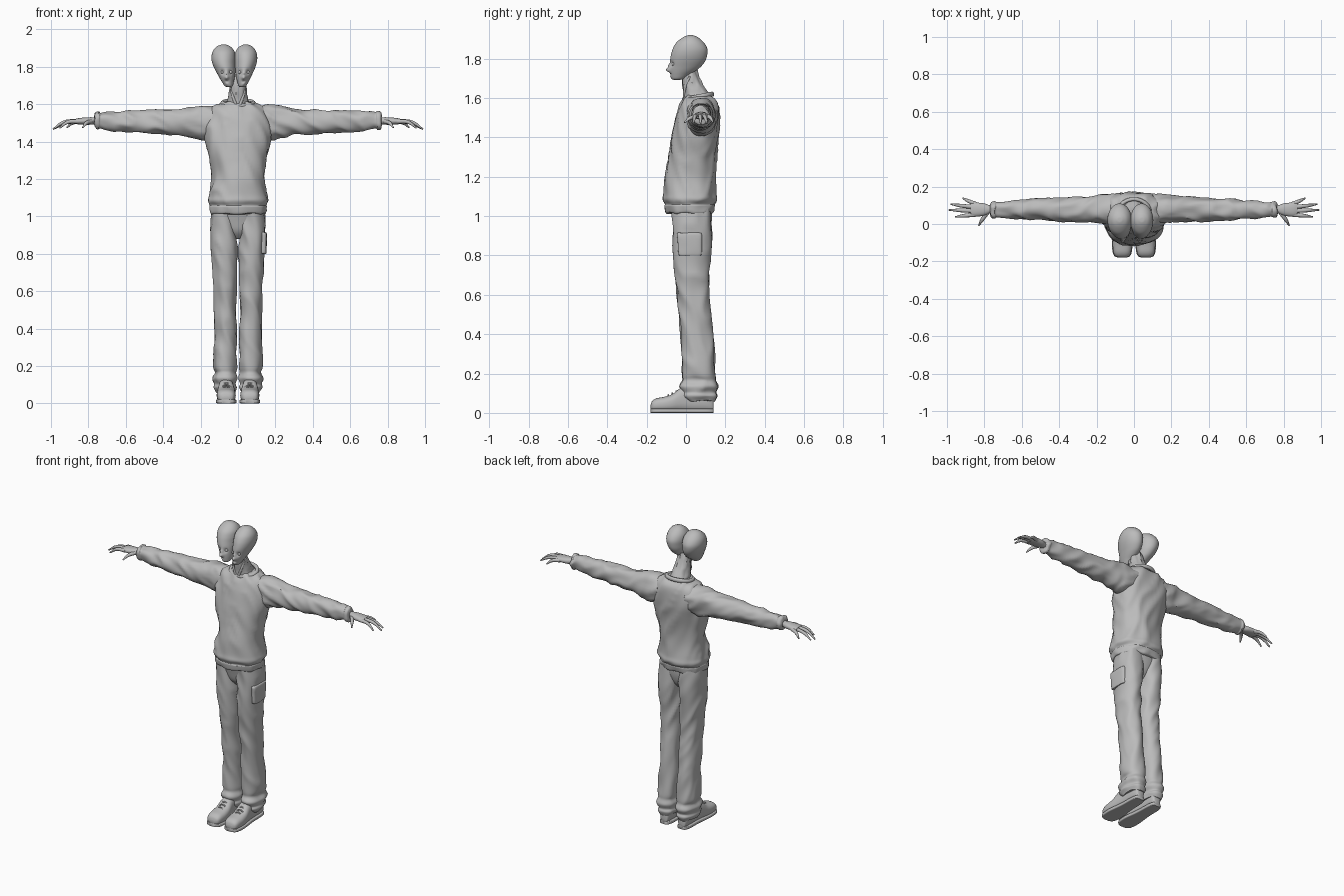
import bpy
import bmesh
import math
from mathutils import Vector, noise

cube = bpy.data.objects.get("Cube")
if cube:
    bpy.data.objects.remove(cube, do_unlink=True)

GREY = (0.5, 0.5, 0.5, 1.0)
clay = bpy.data.materials.new("plain grey")
clay.use_nodes = True
clay.diffuse_color = GREY
clay.node_tree.nodes["Principled BSDF"].inputs["Base Color"].default_value = GREY


def finish(obj, name, angle=50):
    obj.name = name
    obj.data.materials.clear()
    obj.data.materials.append(clay)
    bpy.ops.object.select_all(action="DESELECT")
    obj.select_set(True)
    bpy.context.view_layer.objects.active = obj
    bpy.ops.object.shade_smooth_by_angle(angle=math.radians(angle))
    return obj


def smooth_rows(rows, steps):
    """Catmull-Rom interpolation between measured cross-sections."""
    result = []
    last = len(rows) - 1
    for i in range(last):
        p, q, r, s = (rows[min(max(i + k, 0), last)] for k in (-1, 0, 1, 2))
        for step in range(steps):
            t = step / steps
            result.append([
                b + t * (c - a) / 2 + t * t * (a - 2.5 * b + 2 * c - d / 2)
                + t ** 3 * (1.5 * (b - c) + (d - a) / 2)
                for a, b, c, d in zip(p, q, r, s)])
    return result + [list(rows[-1])]


def loft(name, rows, axis="Z", side=1, sides=32, steps=4, power=2.2,
         fold=0.0, grain=(9, 9, 9), sculpt=()):
    """Rows hold: station, low and high extent of each cross direction."""
    bm = bmesh.new()
    rings = []
    for t, a0, a1, b0, b1 in smooth_rows(rows, steps):
        ring = []
        for i in range(sides):
            turn = math.tau * i / sides
            c, s = math.cos(turn), math.sin(turn)
            a = (a0 + a1) / 2 + (a1 - a0) / 2 * math.copysign(abs(c) ** (2 / power), c)
            b = (b0 + b1) / 2 + (b1 - b0) / 2 * math.copysign(abs(s) ** (2 / power), s)
            co = {"Z": (a, b, t), "X": (t, a, b), "Y": (a, t, b)}[axis]
            ring.append(bm.verts.new((co[0] * side, co[1], co[2])))
        rings.append(ring)
    for low, high in zip(rings, rings[1:]):
        for i in range(sides):
            j = (i + 1) % sides
            bm.faces.new((low[i], low[j], high[j], high[i]))
    bm.faces.new(rings[0])
    bm.faces.new(rings[-1])
    bmesh.ops.recalc_face_normals(bm, faces=bm.faces)
    bm.normal_update()
    moves = []
    for v in bm.verts:
        # Cloth folds run along slanted, stretched noise
        x, y, z = v.co
        sample = Vector((x * grain[0] + z * 4, y * grain[1] + z * 3, z * grain[2] + x * 4))
        ridge = 0.5 - 2 * abs(noise.noise(sample))
        move = v.normal * fold * ridge
        # Pushes and pulls for facial features
        for point, radius, depth in sculpt:
            near = (v.co - Vector(point)).length / radius
            move += Vector((0, depth * math.exp(-near * near), 0))
        moves.append(move)
    for v, move in zip(bm.verts, moves):
        v.co += move
    mesh = bpy.data.meshes.new(name)
    bm.to_mesh(mesh)
    bm.free()
    obj = bpy.data.objects.new(name, mesh)
    bpy.context.collection.objects.link(obj)
    return finish(obj, name)


def tube(name, points, radii, side=1):
    """Tapered round tube through a few points."""
    curve = bpy.data.curves.new(name, "CURVE")
    curve.dimensions = "3D"
    curve.bevel_depth = 1.0
    curve.bevel_resolution = 3
    curve.resolution_u = 5
    curve.use_fill_caps = True
    spline = curve.splines.new("BEZIER")
    spline.bezier_points.add(len(points) - 1)
    for knot, (x, y, z), radius in zip(spline.bezier_points, points, radii):
        knot.co = (x * side, y, z)
        knot.radius = radius
        knot.handle_left_type = knot.handle_right_type = "AUTO"
    obj = bpy.data.objects.new(name, curve)
    bpy.context.collection.objects.link(obj)
    bpy.ops.object.select_all(action="DESELECT")
    obj.select_set(True)
    bpy.context.view_layer.objects.active = obj
    bpy.ops.object.convert(target="MESH")
    return finish(bpy.context.view_layer.objects.active, name)


# Sweater body with gathered hem
body = [(1.015, .135, -.09, .125), (1.02, .146, -.10, .137), (1.05, .15, -.107, .143),
        (1.06, .148, -.105, .142), (1.085, .158, -.117, .156), (1.12, .152, -.112, .152),
        (1.2, .142, -.105, .15), (1.3, .148, -.087, .157), (1.4, .172, -.07, .164),
        (1.47, .18, -.055, .17), (1.53, .17, -.04, .169), (1.57, .15, -.028, .162),
        (1.595, .115, -.015, .148), (1.61, .07, .0, .13)]
loft("sweater_body", [(z, -w, w, f, b) for z, w, f, b in body], sides=56, steps=6,
     power=2.3, fold=.012, grain=(12, 11, 4))

# Collar ring, lower at the front
bpy.ops.mesh.primitive_torus_add(major_segments=40, minor_segments=10, major_radius=.075,
                                 minor_radius=.011, location=(0, .063, 1.605),
                                 rotation=(.2, 0, 0))
collar = finish(bpy.context.object, "sweater_collar")
collar.scale = (1.1, .95, 1.2)

# Neck leaning forward, with tendons
neck = [(1.56, .07, .0, .13), (1.6, .06, -.01, .128), (1.63, .052, -.012, .11),
        (1.67, .045, -.018, .085), (1.71, .043, -.02, .066), (1.76, .03, -.01, .05)]
loft("neck", [(z, -w, w, f, b) for z, w, f, b in neck], steps=5, fold=.008, grain=(30, 30, 4))
for side, label in ((1, "left"), (-1, "right")):
    tube(label + "_neck_tendon", [(.012, -.008, 1.6), (.03, -.005, 1.65), (.04, .02, 1.71)],
         (.008, .007, .006), side)

# Two joined heads, each with sockets, nose and mouth
skull = [(1.692, .01, -.062, -.03), (1.698, .022, -.074, -.01), (1.72, .032, -.081, .02),
         (1.74, .04, -.084, .052), (1.76, .047, -.084, .077), (1.79, .057, -.081, .099),
         (1.82, .063, -.076, .108), (1.85, .065, -.067, .108), (1.88, .059, -.05, .092),
         (1.905, .041, -.02, .065), (1.917, .018, .005, .04), (1.919, .004, .018, .026)]
for label, crown, chin, size in (("left", .042, .022, .94), ("right", -.077, -.048, 1.0)):
    rows = []
    for z, w, front, back in skull:
        mid = chin + (crown - chin) * min((z - 1.69) / .14, 1)
        rows.append((z, mid - w * size, mid + w * size, front, back))
    face = chin + (crown - chin) * .45
    features = [((face, -.085, 1.742), .012, -.018), ((face, -.085, 1.765), .009, -.008),
                ((face, -.082, 1.722), .009, .006), ((face, -.08, 1.709), .008, -.004),
                ((face - .024, -.078, 1.772), .013, .013),
                ((face + .024, -.078, 1.772), .013, .013)]
    loft(label + "_head", rows, sides=56, steps=5, power=2.0, sculpt=features)
    for eye in (-1, 1):
        bpy.ops.mesh.primitive_uv_sphere_add(segments=16, ring_count=10, radius=.009,
                                             location=(face + eye * .022, -.063, 1.771))
        finish(bpy.context.object, label + "_head_eyeball")

# Arms, hands, legs and shoes
sleeve = [(.1, .0, .16, 1.44, 1.59), (.17, .005, .157, 1.41, 1.596),
          (.22, .012, .15, 1.418, 1.59), (.3, .012, .145, 1.432, 1.575),
          (.4, .013, .138, 1.44, 1.57), (.5, .02, .135, 1.448, 1.566),
          (.6, .027, .127, 1.453, 1.563), (.7, .032, .118, 1.459, 1.56),
          (.735, .036, .115, 1.466, 1.554), (.745, .032, .118, 1.46, 1.56),
          (.76, .036, .114, 1.464, 1.556), (.765, .05, .1, 1.48, 1.54)]
palm = [(.74, .058, .1, 1.492, 1.53), (.77, .057, .1, 1.492, 1.53), (.8, .045, .11, 1.49, 1.53),
        (.85, .039, .115, 1.492, 1.526), (.875, .045, .11, 1.495, 1.52)]
fingers = {"thumb": [(.785, .06, 1.508), (.812, .022, 1.498), (.83, -.008, 1.475)],
           "index": [(.85, .05, 1.508), (.91, .044, 1.504), (.955, .038, 1.472)],
           "middle": [(.85, .07, 1.509), (.93, .073, 1.504), (.99, .075, 1.466)],
           "ring": [(.85, .09, 1.508), (.925, .098, 1.5), (.98, .106, 1.47)],
           "little": [(.84, .104, 1.506), (.885, .123, 1.5), (.915, .138, 1.475)]}
trouser = [(1.05, .0, .135, -.075, .125), (1.0, -.004, .143, -.07, .128),
           (.9, .0, .145, -.068, .13), (.8, .002, .143, -.063, .125),
           (.7, .005, .136, -.055, .118), (.6, .008, .13, -.045, .115),
           (.5, .009, .127, -.035, .125), (.4, .009, .124, -.028, .136),
           (.3, .008, .127, -.02, .145), (.2, .006, .132, -.018, .151),
           (.165, .012, .122, -.016, .15), (.135, .004, .134, -.032, .162),
           (.105, .012, .124, -.018, .15), (.085, .006, .129, -.02, .156),
           (.06, .018, .115, .0, .145)]
shoe = [(-.18, .045, .08, .02, .04), (-.172, .026, .1, .01, .06), (-.15, .016, .11, .006, .074),
        (-.11, .012, .114, .004, .082), (-.07, .014, .112, .004, .095),
        (-.03, .02, .107, .004, .125), (.02, .025, .102, .004, .14),
        (.1, .028, .1, .004, .14), (.132, .036, .092, .004, .1), (.14, .045, .083, .01, .06)]
for side, label in ((1, "left"), (-1, "right")):
    loft(label + "_sleeve", sleeve, "X", side, sides=36, steps=7, fold=.01, grain=(9, 14, 14))
    loft(label + "_palm", palm, "X", side, sides=20)
    for finger, points in fingers.items():
        tube(label + "_" + finger + "_finger", points, (.012, .01, .004), side)
    loft(label + "_trouser_leg", trouser, "Z", side, sides=40, steps=6, fold=.009,
         grain=(12, 11, 5))
    loft(label + "_shoe", shoe, "Y", side, sides=32, steps=4, power=2.5)
    # Flat sole follows the shoe outline, a little wider
    sole = [(y, a - .004, b + .004, 0, .022) for y, a, b, low, high in shoe]
    loft(label + "_shoe_sole", sole, "Y", side, sides=24, power=6)
    for i in range(4):
        y, z = -.09 + i * .02, .088 + i * .01
        tube(label + "_shoe_lace", [(.035, y, z - .012), (.063, y, z + .003), (.09, y, z - .012)],
             (.004, .004, .004), side)

# Hip joining the legs, and one side pocket
loft("trouser_seat", [(1.05, -.13, .13, -.08, .125), (.98, -.13, .13, -.062, .12),
                      (.92, -.08, .08, -.045, .1), (.88, -.03, .03, -.01, .06)])
loft("left_side_pocket", [(.8, .12, .147, -.03, .07), (.81, .12, .151, -.04, .08),
                          (.9, .12, .153, -.045, .08), (.915, .12, .148, -.04, .075)],
     power=4, fold=.004)
